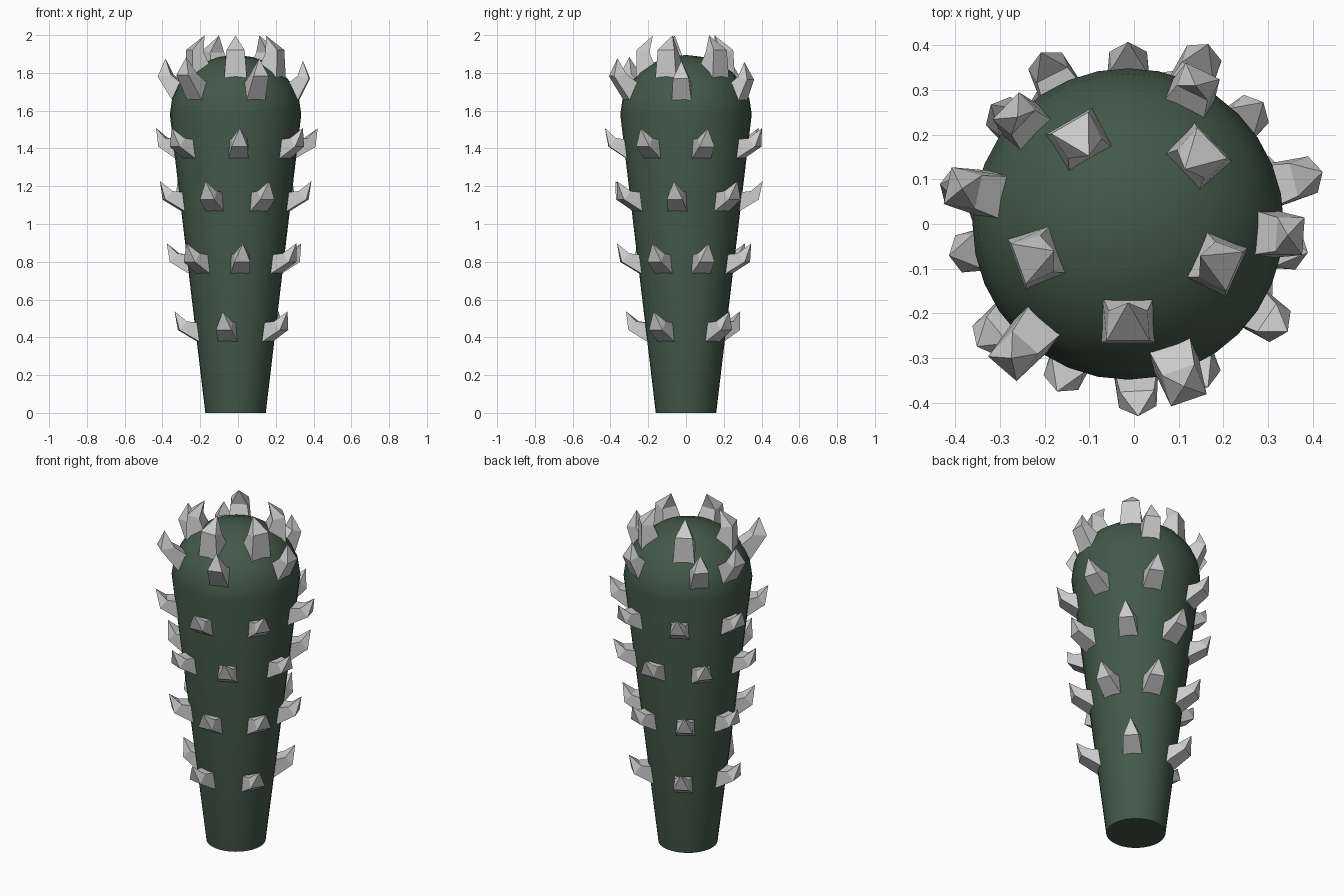
import bpy, bmesh, math
from mathutils import Vector

if "Cube" in bpy.data.objects:
    bpy.data.objects.remove(bpy.data.objects["Cube"])

CX, R0, R1, ZD, DH = -0.013, 0.16, 0.348, 1.58, 0.315   # axis x, radii, dome start, dome height


def make_object(name, bm):
    bmesh.ops.recalc_face_normals(bm, faces=bm.faces)
    me = bpy.data.meshes.new(name)
    bm.to_mesh(me)
    bm.free()
    ob = bpy.data.objects.new(name, me)
    bpy.context.collection.objects.link(ob)
    return ob


# Club body: lathed tapered shaft with a rounded head
N = 32
profile = [(R0, 0), (R1, ZD)]
profile += [(R1 * math.cos(a), ZD + DH * math.sin(a))
            for a in (math.radians(15 * i) for i in range(1, 6))]
bm = bmesh.new()
rings = [[bm.verts.new((CX + r * math.cos(2 * math.pi * i / N),
                        r * math.sin(2 * math.pi * i / N), z)) for i in range(N)]
         for r, z in profile]
for lo, hi in zip(rings, rings[1:]):
    for i in range(N):
        j = (i + 1) % N
        bm.faces.new((lo[i], lo[j], hi[j], hi[i]))
bm.faces.new(rings[0][::-1])
apex = bm.verts.new((CX, 0, ZD + DH))
for i in range(N):
    bm.faces.new((rings[-1][i], rings[-1][(i + 1) % N], apex))
body = make_object("club_body", bm)
mat = bpy.data.materials.new("dark_green")
mat.diffuse_color = (0.055, 0.1, 0.065, 1)
mat.use_nodes = True
mat.node_tree.nodes["Principled BSDF"].inputs["Base Color"].default_value = mat.diffuse_color
body.data.materials.append(mat)
bpy.context.view_layer.objects.active = body
body.select_set(True)
bpy.ops.object.shade_smooth_by_angle(angle=math.radians(40))


def surface(z):
    """Body radius and outward normal (radial, z) at height z."""
    if z <= ZD:
        n = Vector((ZD, R0 - R1)).normalized()
        return R0 + (R1 - R0) * z / ZD, n
    h = z - ZD
    r = R1 * math.sqrt(1 - (h / DH) ** 2)
    return r, Vector((r / R1 ** 2, h / DH ** 2)).normalized()


def add_spike(bm, deg, z, length=1.0, size=1.0):
    """Square-based claw that leans out from the surface, then bends upward."""
    a = math.radians(deg)
    r, n = surface(z)
    rad = Vector((math.cos(a), math.sin(a), 0))
    side = Vector((-math.sin(a), math.cos(a), 0))
    out = rad * n.x + Vector((0, 0, n.y))
    up = rad * -n.y + Vector((0, 0, n.x))
    base = Vector((CX, 0, z)) + rad * r

    def pt(s, o, u):
        return bm.verts.new(base + (side * s + out * o * length + up * u) * size)

    b = [pt(-.053, -.02, -.065), pt(.053, -.02, -.065), pt(.05, -.02, .045), pt(-.05, -.02, .045)]
    m = [pt(-.042, .09, .02), pt(.042, .09, .02), pt(.038, .045, .06), pt(-.038, .045, .06)]
    tip = pt(0, .1, .12)
    bm.faces.new(b)
    for i in range(4):
        j = (i + 1) % 4
        bm.faces.new((b[i], b[j], m[j], m[i]))
        bm.faces.new((m[i], m[j], tip))


# Spike rows: height, size, [(angle, length)]
rows = [
    (0.43, 1.0, [(a, 1) for a in (-102, -32, 45, 118, 186)]),
    (0.79, 1.0, [(a, 1) for a in (-84, -29, 19, 70, 122, 172, 225)]),
    (1.12, 1.0, [(a, 1) for a in (-113, -64, -9, 42, 90, 139, 190)]),
    (1.40, 1.0, [(-87, .9), (-34, .9), (15, 1.1), (66, 1), (117, .9), (168, .9), (219, .95)]),
    (1.71, 1.0, [(168, 1.3), (229, 1.5), (289, 1.35), (-4, 1.05), (64, .9), (136, .9)]),
    (1.825, 1.14, [(a, 1) for a in (120, 44, -24, -90, 200)]),
]
for k, (z, size, spikes) in enumerate(rows, 1):
    bm = bmesh.new()
    for deg, length in spikes:
        add_spike(bm, deg, z, length, size)
    make_object(f"spike_row_{k}", bm)
